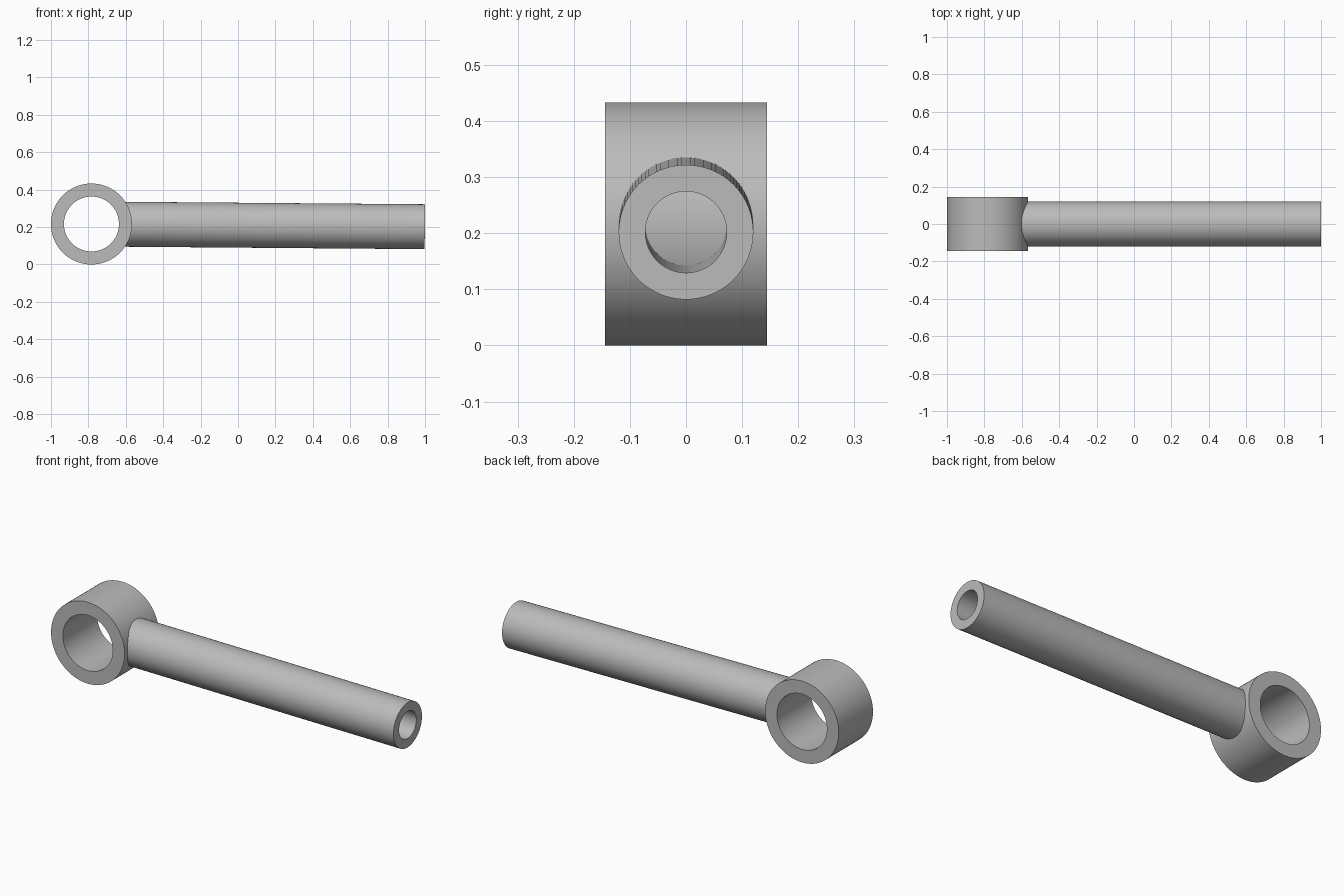
import bpy
import math
from mathutils import Vector

cube = bpy.data.objects.get("Cube")
if cube:
    bpy.data.objects.remove(cube, do_unlink=True)

# One plain grey metal
metal = bpy.data.materials.new("grey metal")
metal.use_nodes = True
grey = (0.5, 0.5, 0.5, 1)
metal.diffuse_color = grey
metal.node_tree.nodes["Principled BSDF"].inputs["Base Color"].default_value = grey


def tube(name, start, end, outer, inner, sides=96):
    """Hollow cylinder with flat annular ends, running from start to end."""
    start, end = Vector(start), Vector(end)
    axis = end - start
    turn = axis.to_track_quat("Z", "Y")
    profile = [(outer, 0), (outer, axis.length), (inner, axis.length), (inner, 0)]
    n = len(profile)
    verts, faces = [], []
    for i in range(sides):
        a = 2 * math.pi * i / sides
        for r, z in profile:
            verts.append(start + turn @ Vector((r * math.cos(a), r * math.sin(a), z)))
        j = (i + 1) % sides
        for k in range(n):
            m = (k + 1) % n
            faces.append((i * n + k, j * n + k, j * n + m, i * n + m))
    mesh = bpy.data.meshes.new(name)
    mesh.from_pydata(verts, [], faces)
    mesh.materials.append(metal)
    obj = bpy.data.objects.new(name, mesh)
    bpy.context.collection.objects.link(obj)
    bpy.ops.object.select_all(action="DESELECT")
    obj.select_set(True)
    bpy.context.view_layer.objects.active = obj
    bpy.ops.object.shade_smooth_by_angle(angle=math.radians(30))
    return obj


# Eye ring, bored front to back
ring_x, ring_z, ring_r = -0.7835, 0.2165, 0.2165
tube("eye_ring", (ring_x, -0.144, ring_z), (ring_x, 0.144, ring_z), ring_r, 0.147)

# Hollow shank, tilted slightly down; its root ends inside the ring wall
tip = Vector((0.999, 0, 0.202))
centre = Vector((ring_x, 0, ring_z))
root = centre + (tip - centre).normalized() * 0.172
tube("shank", root, tip, 0.12, 0.0725)
